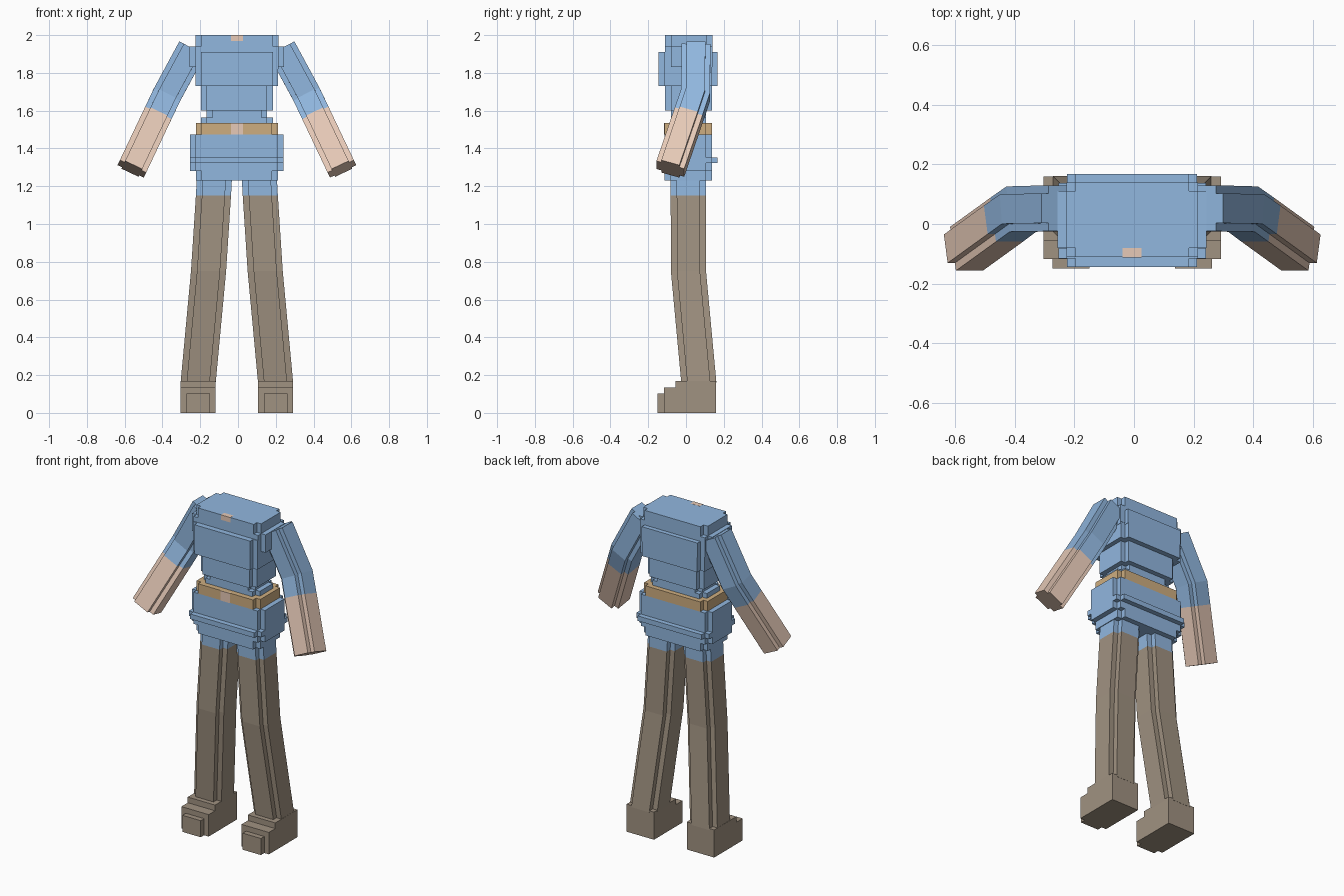
import bpy
from mathutils import Vector

cube = bpy.data.objects.get("Cube")
if cube:
    bpy.data.objects.remove(cube, do_unlink=True)

CX = -0.006          # symmetry plane of the figure
X, Y = Vector((1, 0, 0)), Vector((0, 1, 0))


def material(name, rgb):
    lin = [(c / 255 / 12.92) if c < 10 else ((c / 255 + 0.055) / 1.055) ** 2.4 for c in rgb]
    m = bpy.data.materials.new(name)
    m.use_nodes = True
    m.diffuse_color = (*lin, 1)
    m.node_tree.nodes["Principled BSDF"].inputs["Base Color"].default_value = (*lin, 1)
    return m


blue = material("tunic blue", (145, 183, 223))
skin = material("skin", (233, 204, 185))
brown = material("trouser brown", (160, 146, 129))
tan = material("belt tan", (206, 174, 128))


def notched(hx, hy, n):
    """Rectangle with a square bite out of each corner."""
    quarter = [(hx, hy - n), (hx - n, hy - n), (hx - n, hy)]
    pts = []
    for sx, sy in ((1, 1), (-1, 1), (-1, -1), (1, -1)):
        q = quarter if sx * sy > 0 else quarter[::-1]
        pts += [(sx * x, sy * y) for x, y in q]
    return pts


def add_mesh(name, verts, faces, mats, indices=None):
    me = bpy.data.meshes.new(name)
    me.from_pydata(verts, [], faces)
    for m in mats:
        me.materials.append(m)
    if indices:
        me.polygons.foreach_set("material_index", indices)
    ob = bpy.data.objects.new(name, me)
    bpy.context.collection.objects.link(ob)
    return ob


def sweep(name, profile, rings, mats, indices):
    """Loft a profile through rings of (centre, u axis, v axis)."""
    k = len(profile)
    verts = [c + u * x + v * y for c, u, v in rings for x, y in profile]
    faces, idx = [], []
    for r in range(len(rings) - 1):
        for i in range(k):
            j = (i + 1) % k
            faces.append((r * k + i, r * k + j, (r + 1) * k + j, (r + 1) * k + i))
            idx.append(indices[r])
    last = (len(rings) - 1) * k
    faces += [tuple(range(k))[::-1], tuple(range(last, last + k))]
    idx += [indices[0], indices[-1]]
    ob = add_mesh(name, verts, faces, mats, idx)
    # consistent outward normals
    import bmesh
    bm = bmesh.new()
    bm.from_mesh(ob.data)
    bmesh.ops.recalc_face_normals(bm, faces=bm.faces)
    bm.to_mesh(ob.data)
    bm.free()
    return ob


def slab(name, hx, y0, y1, z0, z1, mat=blue, n=0.03, x=CX):
    cy = (y0 + y1) / 2
    rings = [(Vector((x, cy, z)), X, Y) for z in (z0, z1)]
    profile = notched(hx, (y1 - y0) / 2, n) if n else [
        (sx * hx, sy * (y1 - y0) / 2) for sx, sy in ((1, 1), (-1, 1), (-1, -1), (1, -1))]
    return sweep(name, profile, rings, [mat], [0])


# Torso, stacked from the collar down
slab("collar", 0.22, -0.11, 0.14, 1.90, 2.0)
slab("shoulders", 0.25, -0.11, 0.14, 1.83, 1.94)
slab("upper_chest", 0.22, -0.145, 0.168, 1.82, 1.91)
slab("lower_chest", 0.218, -0.145, 0.168, 1.73, 1.82)
slab("waist", 0.19, -0.11, 0.137, 1.60, 1.73)
slab("waist_groove", 0.16, -0.08, 0.107, 1.565, 1.60)
slab("waist_base", 0.19, -0.08, 0.107, 1.53, 1.565)
slab("belt", 0.217, -0.113, 0.137, 1.475, 1.535, tan)
slab("hips", 0.248, -0.113, 0.137, 1.28, 1.475)
slab("tunic_hem", 0.248, -0.145, 0.167, 1.322, 1.353)
slab("pelvis", 0.217, -0.113, 0.137, 1.23, 1.28)

# Skin patches at the collar and buckle
slab("neck_patch", 0.032, -0.112, -0.08, 1.97, 2.0005, skin, 0)
slab("buckle", 0.032, -0.117, -0.105, 1.475, 1.535, skin, 0)

for side, s in (("left", 1), ("right", -1)):
    # Leg with a slight bend at the knee
    path = [(0.118, 0.012, 1.26), (0.124, 0.012, 1.15), (0.15, 0.013, 0.75), (0.205, 0.068, 0.16)]
    rings = [(Vector((CX + s * x, y, z)), X, Y) for x, y, z in path]
    sweep(side + "_leg", notched(0.093, 0.093, 0.032), rings, [blue, brown], [0, 1, 1])

    # Stepped shoe
    fx = CX + s * 0.205
    slab(side + "_heel", 0.093, -0.055, 0.16, 0, 0.17, brown, 0, fx)
    slab(side + "_instep", 0.093, -0.117, -0.055, 0, 0.135, brown, 0, fx)
    slab(side + "_toe", 0.062, -0.15, -0.117, 0, 0.102, brown, 0, fx)

    # Arm: sleeve to below the elbow, then bare forearm and hand
    shoulder, elbow, wrist = (Vector((CX + s * x, y, z)) for x, y, z in
                              ((0.237, 0.053, 1.93), (0.372, 0.05, 1.68), (0.556, -0.083, 1.292)))
    upper, fore = (elbow - shoulder).normalized(), (wrist - elbow).normalized()
    rings = []
    for c, d in ((shoulder, upper), (elbow, (upper + fore).normalized()),
                 (elbow.lerp(wrist, 0.27), fore), (wrist, fore)):
        u = d.cross(Y).normalized()
        rings.append((c, u, u.cross(d)))
    sweep(side + "_arm", notched(0.077, 0.077, 0.027), rings, [blue, skin], [0, 0, 1])
